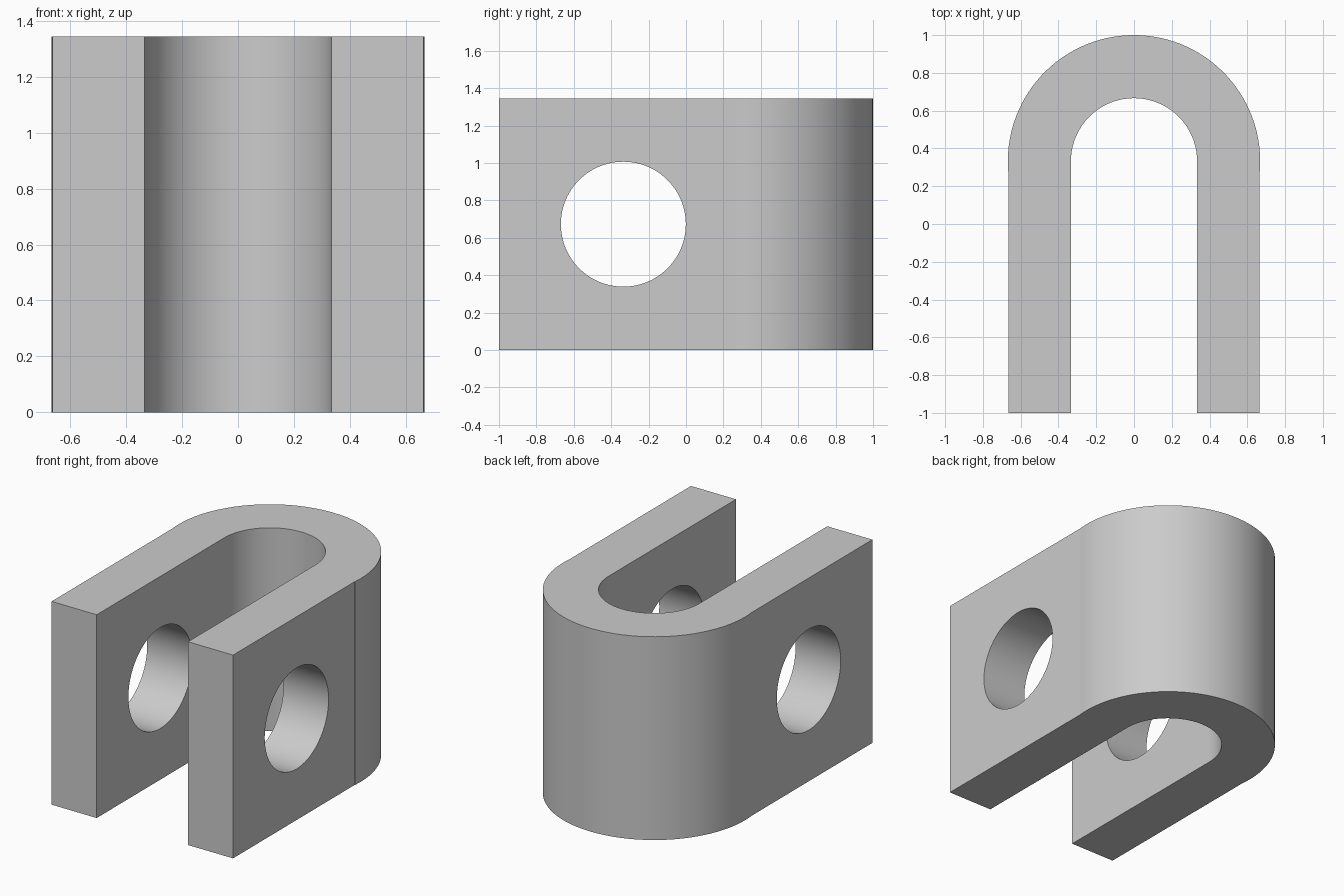
import bpy
import bmesh
from math import sin, cos, pi, asin, acos

if "Cube" in bpy.data.objects:
    bpy.data.objects.remove(bpy.data.objects["Cube"], do_unlink=True)

HEIGHT = 1.345
LEG_OUT, LEG_IN = 0.664, 0.334      # outer and inner leg faces
BEND_R, BEND_Y = 0.668, 0.332       # rounded back
HOLE_R, HOLE_Y = 0.334, -0.335      # pin hole through both legs
SEG = 64


def arc(radius, start, end):
    return [(radius * cos(start + (end - start) * i / SEG),
             BEND_Y + radius * sin(start + (end - start) * i / SEG))
            for i in range(SEG + 1)]


grey = bpy.data.materials.new("plain_grey")
grey.use_nodes = True
colour = (0.6, 0.6, 0.6, 1)
grey.diffuse_color = colour
grey.node_tree.nodes["Principled BSDF"].inputs["Base Color"].default_value = colour

# U-shaped outline; the outer bend runs slightly past half a turn, leaving a small lip
lip = asin(0.06 / BEND_R)
outline = [(LEG_IN, -1), (LEG_OUT, -1), (LEG_OUT, BEND_Y - 0.06)]
outline += arc(BEND_R, -lip, pi + lip)
outline += [(-LEG_OUT, BEND_Y - 0.06), (-LEG_OUT, -1), (-LEG_IN, -1)]
outline += arc(LEG_IN, pi, 0)

bm = bmesh.new()
base = bm.faces.new([bm.verts.new((x, y, 0)) for x, y in outline])
top = bmesh.ops.extrude_face_region(bm, geom=[base])["geom"]
bmesh.ops.translate(bm, vec=(0, 0, HEIGHT),
                    verts=[v for v in top if isinstance(v, bmesh.types.BMVert)])
bmesh.ops.recalc_face_normals(bm, faces=bm.faces)
mesh = bpy.data.meshes.new("clevis_bracket")
bm.to_mesh(mesh)
bm.free()
mesh.materials.append(grey)
bracket = bpy.data.objects.new("clevis_bracket", mesh)
bpy.context.collection.objects.link(bracket)

# Pin hole through both legs
bpy.ops.mesh.primitive_cylinder_add(vertices=96, radius=HOLE_R, depth=3,
                                    location=(0, HOLE_Y, HEIGHT / 2),
                                    rotation=(0, pi / 2, 0))
cutter = bpy.context.object
cutter.name = "pin_hole_cutter"
cutter.hide_render = True
cutter.data.materials.append(grey)

bpy.ops.object.select_all(action="DESELECT")
bracket.select_set(True)
bpy.context.view_layer.objects.active = bracket
cut = bracket.modifiers.new("pin_hole", "BOOLEAN")
cut.operation = "DIFFERENCE"
cut.solver = "EXACT"
cut.object = cutter
bpy.ops.object.modifier_apply(modifier=cut.name)
bpy.data.objects.remove(cutter, do_unlink=True)

# Smooth bend and holes, flat walls
bpy.ops.object.shade_smooth_by_angle(angle=pi / 6)
for face in bracket.data.polygons:
    if face.area > 0.1:
        face.use_smooth = False
